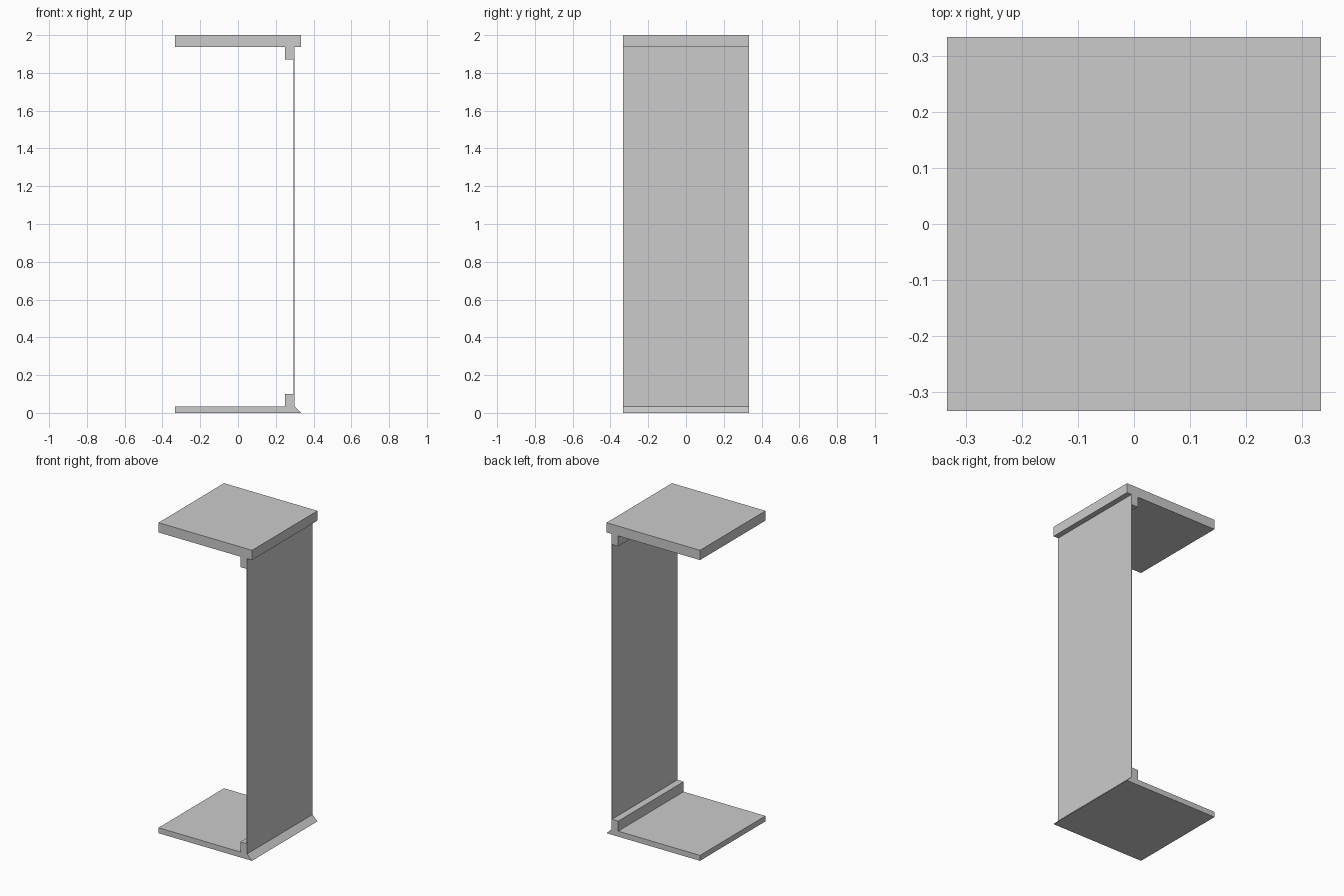
import bpy
import bmesh

cube = bpy.data.objects.get("Cube")
if cube:
    bpy.data.objects.remove(cube, do_unlink=True)

HALF = 0.333                      # half width and half depth
CLEAT_IN, CLEAT_OUT = 0.25, 0.294
PANEL_OUT = 0.298
BASE_TOP, BASE_CLEAT = 0.035, 0.10
CAP_BOTTOM, CAP_CLEAT, HEIGHT = 1.937, 1.87, 2.0

grey = bpy.data.materials.new("light_grey")
grey.use_nodes = True
colour = (0.6, 0.6, 0.6, 1)
grey.diffuse_color = colour
grey.node_tree.nodes["Principled BSDF"].inputs["Base Color"].default_value = colour


def extrude_profile(name, profile):
    """Extrude an (x, z) outline through the full depth."""
    bm = bmesh.new()
    face = bm.faces.new([bm.verts.new((x, -HALF, z)) for x, z in profile])
    result = bmesh.ops.extrude_face_region(bm, geom=[face])
    verts = [v for v in result["geom"] if isinstance(v, bmesh.types.BMVert)]
    bmesh.ops.translate(bm, verts=verts, vec=(0, 2 * HALF, 0))
    bmesh.ops.recalc_face_normals(bm, faces=bm.faces)
    mesh = bpy.data.meshes.new(name)
    bm.to_mesh(mesh)
    bm.free()
    mesh.materials.append(grey)
    obj = bpy.data.objects.new(name, mesh)
    bpy.context.collection.objects.link(obj)
    return obj


# Base board with upright cleat and sloped outer edge
extrude_profile("base_board", [
    (-HALF, 0), (HALF, 0), (PANEL_OUT, BASE_TOP), (CLEAT_OUT, BASE_TOP),
    (CLEAT_OUT, BASE_CLEAT), (CLEAT_IN, BASE_CLEAT),
    (CLEAT_IN, BASE_TOP), (-HALF, BASE_TOP)])

# Top board with hanging cleat
extrude_profile("top_board", [
    (-HALF, HEIGHT), (-HALF, CAP_BOTTOM), (CLEAT_IN, CAP_BOTTOM),
    (CLEAT_IN, CAP_CLEAT), (CLEAT_OUT, CAP_CLEAT),
    (CLEAT_OUT, CAP_BOTTOM), (HALF, CAP_BOTTOM), (HALF, HEIGHT)])

# Thin side panel joining both boards
extrude_profile("side_panel", [
    (CLEAT_OUT, BASE_TOP), (PANEL_OUT, BASE_TOP),
    (PANEL_OUT, CAP_BOTTOM), (CLEAT_OUT, CAP_BOTTOM)])
